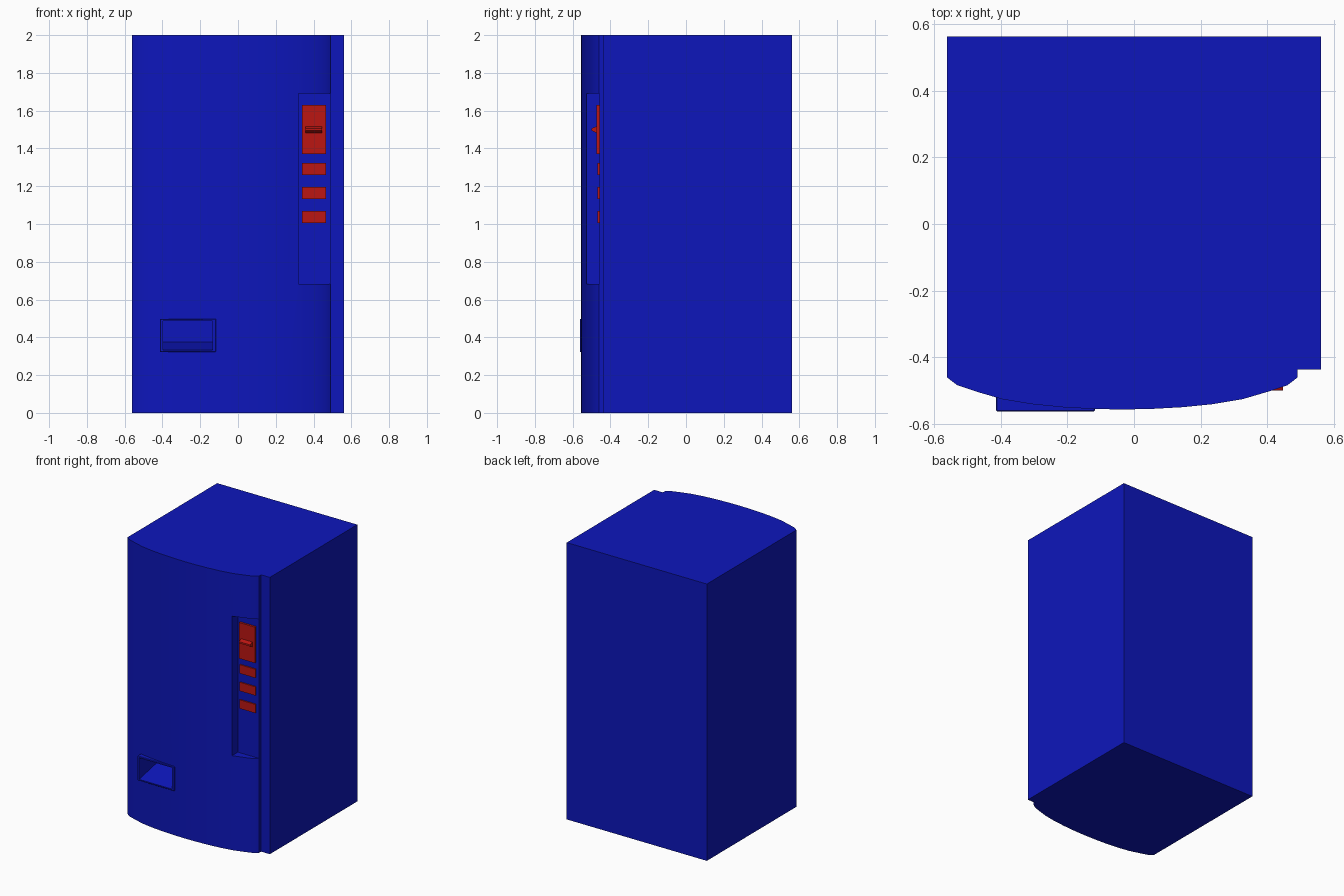
import bpy, bmesh

if "Cube" in bpy.data.objects:
    bpy.data.objects.remove(bpy.data.objects["Cube"])

def material(name, rgb):
    m = bpy.data.materials.new(name)
    m.diffuse_color = (*rgb, 1)
    m.use_nodes = True
    m.node_tree.nodes["Principled BSDF"].inputs["Base Color"].default_value = m.diffuse_color
    return m

BLUE = material("blue_paint", (0.004, 0.008, 0.5))
RED = material("red_plastic", (0.5, 0.008, 0.006))

def prism(name, pts, axis, lo, hi, mat):
    """Extrude a 2D outline: axis z takes (x, y) points, axis x takes (y, z)."""
    place = (lambda p, t: (p[0], p[1], t)) if axis == "z" else (lambda p, t: (t, p[0], p[1]))
    bm = bmesh.new()
    a = [bm.verts.new(place(p, lo)) for p in pts]
    b = [bm.verts.new(place(p, hi)) for p in pts]
    bm.faces.new(a[::-1])
    bm.faces.new(b)
    for i in range(len(pts)):
        j = (i + 1) % len(pts)
        bm.faces.new((a[i], a[j], b[j], b[i]))
    bmesh.ops.recalc_face_normals(bm, faces=bm.faces)
    me = bpy.data.meshes.new(name)
    bm.to_mesh(me)
    bm.free()
    me.materials.append(mat)
    ob = bpy.data.objects.new(name, me)
    bpy.context.collection.objects.link(ob)
    return ob

def box(name, x, y, z, mat):
    return prism(name, [(x[0], y[0]), (x[1], y[0]), (x[1], y[1]), (x[0], y[1])], "z", *z, mat)

def cut(ob, cutter):
    mod = ob.modifiers.new("cut", "BOOLEAN")
    mod.operation, mod.solver, mod.object = "DIFFERENCE", "EXACT", cutter
    bpy.context.view_layer.objects.active = ob
    bpy.ops.object.modifier_apply(modifier=mod.name)

# Cabinet: bowed front door plus flat strip on the right
half = [(.525, -.46), (.495, -.483), (.435, -.503), (.36, -.525),
        (.27, -.54), (.18, -.549), (.09, -.554)]
mid = -.035
bow = [(mid - d, y) for d, y in half] + [(mid, -.556)] + [(mid + d, y) for d, y in half[::-1]]
cabinet = prism("cabinet", bow + [(.49, -.436), (.56, -.436), (.56, .562), (-.56, .562)],
                "z", 0, 2, BLUE)

# Frame around the dispensing chute
frame = box("chute_frame", (-.413, -.117), (-.562, -.49), (.322, .498), BLUE)
bev = frame.modifiers.new("bevel", "BEVEL")
bev.width, bev.segments = .003, 1
bpy.context.view_layer.objects.active = frame
bpy.ops.object.modifier_apply(modifier=bev.name)

# Cutters: sloped chute opening and control recess
chute = prism("chute_cutter", [(-.7, .333), (-.56, .333), (-.36, .375), (-.36, .487), (-.7, .487)],
              "x", -.397, -.135, BLUE)
recess = box("recess_cutter", (.32, .7), (-.7, -.459), (.682, 1.69), BLUE)
cut(cabinet, chute)
cut(frame, chute)
cut(cabinet, recess)
for c in (chute, recess):
    bpy.data.objects.remove(c)

# Smooth the bowed door
bpy.ops.object.select_all(action="DESELECT")
cabinet.select_set(True)
bpy.context.view_layer.objects.active = cabinet
bpy.ops.object.shade_smooth_by_angle(angle=.5)

# Control panel with wedge-shaped coin slot, and three buttons
box("coin_panel", (.34, .466), (-.474, -.45), (1.37, 1.63), RED)
prism("coin_slot", [(-.46, 1.478), (-.475, 1.483), (-.499, 1.494), (-.499, 1.506),
                    (-.475, 1.517), (-.46, 1.522)], "x", .357, .446, RED)
for i in range(3):
    z = 1.26 - .127 * i
    box(f"button_{i + 1}", (.34, .466), (-.468, -.45), (z, z + .063), RED)
